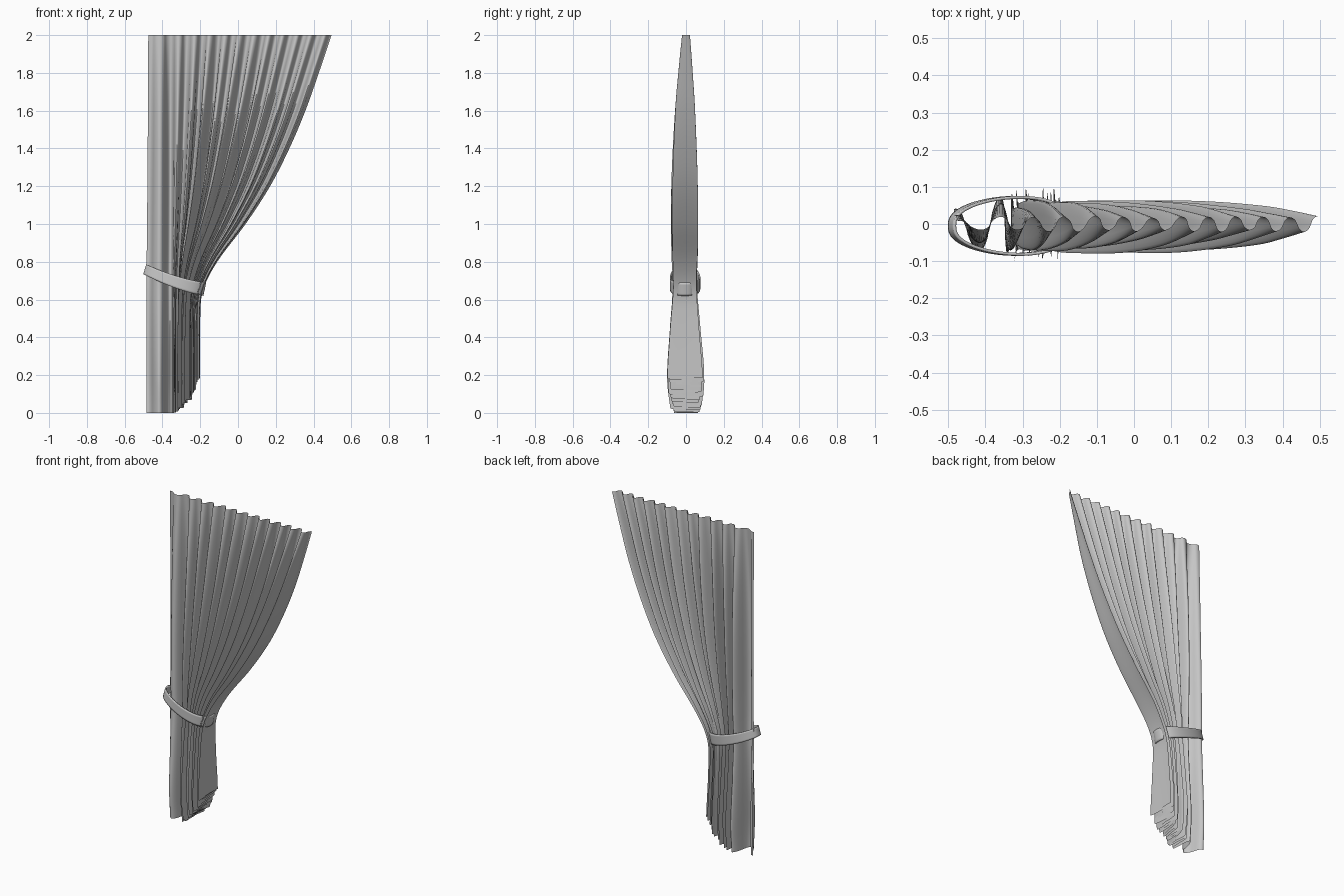
import bpy, bmesh, math, random

random.seed(4)
cube = bpy.data.objects.get("Cube")
if cube:
    bpy.data.objects.remove(cube)

grey = bpy.data.materials.new("plain grey cloth")
grey.use_nodes = True
grey.diffuse_color = (0.56, 0.56, 0.56, 1)
grey.node_tree.nodes["Principled BSDF"].inputs["Base Color"].default_value = grey.diffuse_color


def curve(points, t):
    """Smooth interpolation through (t, value) points."""
    t = min(max(t, points[0][0]), points[-1][0])
    i = 0
    while i < len(points) - 2 and t > points[i + 1][0]:
        i += 1

    def slope(k):
        a, b = points[max(k - 1, 0)], points[min(k + 1, len(points) - 1)]
        return (b[1] - a[1]) / (b[0] - a[0])

    (t0, a), (t1, b) = points[i], points[i + 1]
    d = t1 - t0
    f = (t - t0) / d
    g = f * f * (3 - 2 * f)
    return a + (b - a) * g + d * f * (1 - f) * ((1 - f) * slope(i) - f * slope(i + 1))


def make_grid(name, rows, closed=False):
    """Skin a list of point rows into a smooth surface."""
    bm = bmesh.new()
    vs = [[bm.verts.new(p) for p in row] for row in rows]
    n = len(rows[0])
    for lower, upper in zip(vs, vs[1:]):
        for j in range(n if closed else n - 1):
            k = (j + 1) % n
            bm.faces.new((lower[j], lower[k], upper[k], upper[j]))
    mesh = bpy.data.meshes.new(name)
    bm.to_mesh(mesh)
    bm.free()
    mesh.materials.append(grey)
    ob = bpy.data.objects.new(name, mesh)
    bpy.context.collection.objects.link(ob)
    bpy.ops.object.select_all(action='DESELECT')
    ob.select_set(True)
    bpy.context.view_layer.objects.active = ob
    return ob


# Shape guides: free edge sweep and fold depth by height, then x at top and gather and hem by width
PANELS = 24
EDGE = [(0, -.2), (.5, -.2), (.65, -.185), (.8, -.11), (1, .04), (1.2, .17),
        (1.4, .272), (1.6, .357), (1.8, .428), (2, .495)]
DEPTH = [(0, .08), (.18, .098), (.45, .08), (.68, .064), (.85, .07), (1.2, .07),
         (1.6, .053), (1.85, .034), (2, .021)]
TOP = [(0, -.475), (.1, -.34), (.5, .05), (1, .495)]
GATHER = [(0, -.485), (.1, -.35), (.4, -.29), (.7, -.24), (1, -.2)]
HEM = [(0, 0), (.12, 0), (.3, .025), (.5, .055), (.7, .1), (.9, .165), (.97, .185), (1, .185)]
fold_size = [random.uniform(.78, 1) for _ in range(PANELS + 1)]
fold_drift = [random.uniform(-.22, .22) for _ in range(PANELS + 1)]
fold_size[-2:] = [1, 1]


def cloth_point(u, t):
    panel = min(int(u * PANELS), PANELS - 1)
    f = u * PANELS - panel
    hem = curve(HEM, (panel + .5 + 4 * (f - .5) ** 3) / PANELS)
    z = hem + (2 - hem) * t
    spread = (curve(EDGE, z) + .2) / .695
    x = curve(GATHER, u) * (1 - spread) + curve(TOP, u) * spread
    # Rounded pleats swing between the front and back of the bundle
    crest = int(u * PANELS + .5)
    c = math.cos(math.pi * PANELS * (1 - u))
    size = fold_size[crest] * (1 + .1 * math.sin(2.5 * z + crest * 2))
    taper = min(1, .5 + u * 8)
    y = curve(DEPTH, z) * min(size, 1) * taper * math.copysign(abs(c) ** .65, c)
    # Slight lean and drift make neighbouring pleats overlap
    x += math.sin(math.pi * min(u, 1)) * y * (.05 + fold_drift[crest])
    return x, y - .008 * math.sin(math.pi * t), z


COLS, ROWS = PANELS * 10, 56
make_grid("curtain_cloth", [[cloth_point(i / COLS, j / ROWS) for i in range(COLS + 1)]
                            for j in range(ROWS + 1)])
bpy.ops.object.shade_smooth_by_angle(angle=math.radians(50))


# Tie band: slanted, sagging loop, narrow at the wall end
def band_point(a, h):
    c, s = math.cos(a), math.sin(a)
    x = -.335 + .155 * c
    y = .076 * math.copysign(abs(s) ** .8, s) * (1 + .12 * c)
    z = .695 - .052 * c + .012 * c * c
    return x + h * .25, y - .005, z + h * (1 + .15 * c)


STEPS = 64
band = make_grid("tie_band", [[band_point(2 * math.pi * i / STEPS, h) for i in range(STEPS)]
                              for h in (-.03, -.02, .02, .03)], closed=True)
wall = band.modifiers.new("thickness", 'SOLIDIFY')
wall.thickness = .008
wall.offset = 0
bpy.ops.object.shade_smooth_by_angle(angle=math.radians(40))
